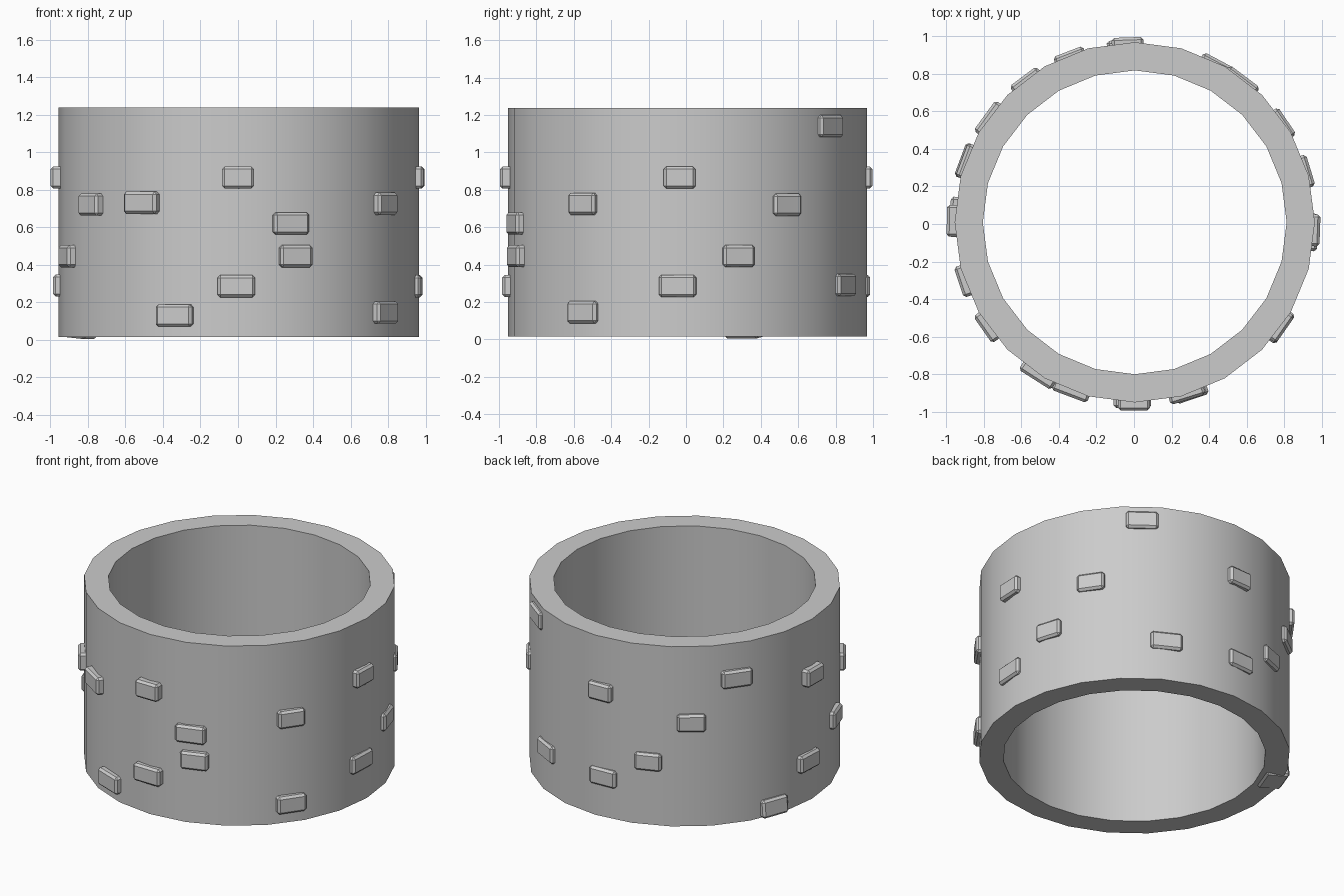
import bpy, bmesh
from math import radians, pi, cos, sin
from mathutils import Matrix

if "Cube" in bpy.data.objects:
    bpy.data.objects.remove(bpy.data.objects["Cube"])

# Hollow tower wall: 24-sided tube
SIDES, R_OUT, R_IN, Z0, Z1 = 24, 0.96, 0.81, 0.015, 1.237
bm = bmesh.new()
rings = []
for r, z in ((R_OUT, Z0), (R_OUT, Z1), (R_IN, Z1), (R_IN, Z0)):
    rings.append([bm.verts.new((0.004 + r * cos(2 * pi * i / SIDES),
                                0.009 + r * sin(2 * pi * i / SIDES), z)) for i in range(SIDES)])
for k in range(4):
    a, b = rings[k], rings[(k + 1) % 4]
    for i in range(SIDES):
        j = (i + 1) % SIDES
        bm.faces.new((a[i], a[j], b[j], b[i]))
bmesh.ops.recalc_face_normals(bm, faces=bm.faces)
mesh = bpy.data.meshes.new("tower_wall")
bm.to_mesh(mesh)
bm.free()
wall = bpy.data.objects.new("tower_wall", mesh)
bpy.context.collection.objects.link(wall)
bpy.context.view_layer.objects.active = wall
wall.select_set(True)
bpy.ops.object.shade_smooth_by_angle(angle=radians(30))
wall.select_set(False)


# Raised brick half sunk into the wall
def brick(n, angle, z, width, outer, tilt=0):
    inner = 0.83
    bm = bmesh.new()
    bmesh.ops.create_cube(bm, size=1)
    bmesh.ops.scale(bm, vec=(outer - inner, width, 0.118), verts=bm.verts)
    bmesh.ops.bevel(bm, geom=bm.edges[:], offset=0.014, segments=1, affect='EDGES', profile=0.5)
    bm.transform(Matrix.Rotation(radians(angle), 4, 'Z')
                 @ Matrix.Translation(((outer + inner) / 2, 0, z))
                 @ Matrix.Rotation(radians(tilt), 4, 'Y'))
    me = bpy.data.meshes.new(f"brick_{n}")
    bm.to_mesh(me)
    bm.free()
    bpy.context.collection.objects.link(bpy.data.objects.new(f"brick_{n}", me))


# Angle round the wall, height, width, outer radius
bricks = [
    (-90, 0.865, 0.17, 0.995), (-2, 0.865, 0.17, 0.992), (92, 0.865, 0.17, 0.995), (179, 0.865, 0.17, 0.998),
    (-35, 0.725, 0.175, 0.985), (34, 0.72, 0.175, 0.985), (127, 0.72, 0.18, 0.985),
    (215, 0.72, 0.175, 0.985), (237.5, 0.73, 0.205, 0.985),
    (-72.8, 0.62, 0.195, 0.98), (-71.3, 0.445, 0.18, 0.985),
    (17, 0.445, 0.175, 0.985), (111, 0.445, 0.17, 0.985), (198.5, 0.445, 0.17, 0.985),
    (-90.5, 0.285, 0.2, 0.982), (-2.7, 0.285, 0.2, 0.98), (93, 0.285, 0.19, 0.982), (177, 0.29, 0.19, 0.982),
    (62, 0.29, 0.2, 0.985), (53, 1.14, 0.2, 0.985), (144, 1.0, 0.2, 0.985),
    (-35, 0.145, 0.19, 0.985), (249.3, 0.13, 0.205, 0.982), (159.5, 0.069, 0.19, 0.985, -6),
]
for n, b in enumerate(bricks, 1):
    brick(n, *b)
